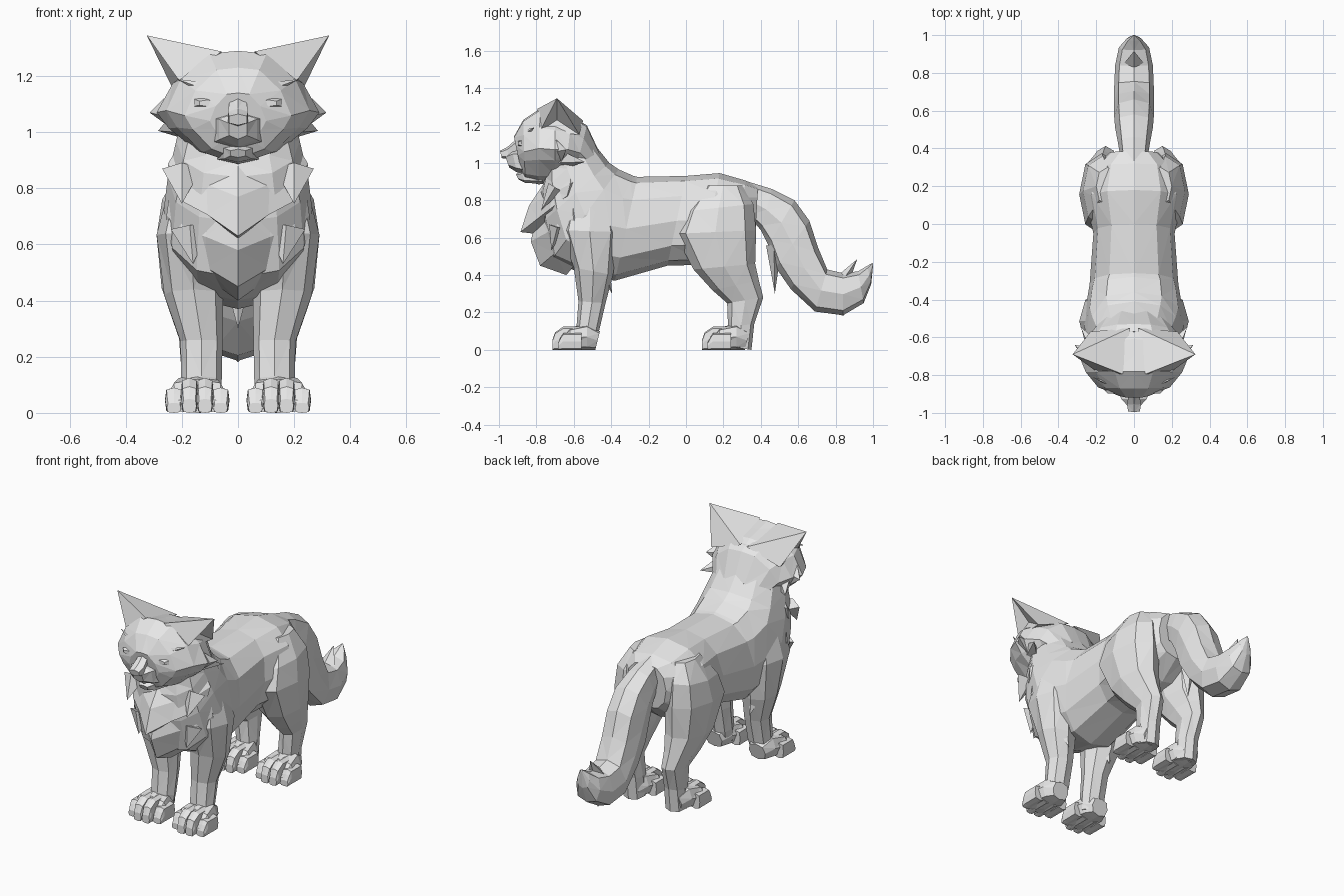
import bpy, bmesh, math
from mathutils import Vector

if "Cube" in bpy.data.objects:
    bpy.data.objects.remove(bpy.data.objects["Cube"], do_unlink=True)

fur = bpy.data.materials.new("pale grey fur")
fur.use_nodes = True
grey = (0.8, 0.8, 0.8, 1)
fur.diffuse_color = grey
fur.node_tree.nodes["Principled BSDF"].inputs["Base Color"].default_value = grey


def finish(name, bm):
    """Facet the mesh and turn it into an object."""
    bmesh.ops.recalc_face_normals(bm, faces=bm.faces)
    bmesh.ops.triangulate(bm, faces=bm.faces)
    mesh = bpy.data.meshes.new(name)
    bm.to_mesh(mesh)
    bm.free()
    mesh.materials.append(fur)
    obj = bpy.data.objects.new(name, mesh)
    bpy.context.collection.objects.link(obj)
    return obj


def polygon(sides, power=0.85):
    """Unit cross-section, squarer for a lower power."""
    def soft(v):
        return math.copysign(abs(v) ** power, v) if abs(v) > 1e-6 else 0
    turns = [math.tau * i / sides for i in range(sides)]
    return [(soft(math.sin(t)), soft(math.cos(t))) for t in turns]


def mirrored(half):
    """Close a half section whose ends lie on the centre line."""
    return half + [(-x, z) for x, z in half[-2:0:-1]]


def loft(name, rings, section, cx=0, side=1, dy=0):
    """Skin rings of (y, z) first edge, (y, z) second edge, half width, [centre x]."""
    bm = bmesh.new()
    loops = []
    for ya, za, yb, zb, half, *mid in rings:
        a, b = Vector((0, ya + dy, za)), Vector((0, yb + dy, zb))
        x0 = mid[0] if mid else cx
        loop = []
        for u, v in section:
            p = (a + b) / 2 + (a - b) / 2 * v
            loop.append(bm.verts.new((side * (x0 + half * u), p.y, max(p.z, 0))))
        loops.append(loop)
    count = len(section)
    for low, high in zip(loops, loops[1:]):
        for i in range(count):
            j = (i + 1) % count
            bm.faces.new((low[i], low[j], high[j], high[i]))
    bm.faces.new(loops[0])
    bm.faces.new(loops[-1])
    return finish(name, bm)


def tuft(name, base, tip, radius, side=1, flat=0.6):
    """Four-sided lock of fur."""
    base, tip = Vector(base), Vector(tip)
    axis = (tip - base).normalized()
    across = axis.cross(Vector((0, 1, 0.3))).normalized()
    other = axis.cross(across) * flat
    pts = [base + d * radius for d in (across, other, -across, -other)] + [tip]
    bm = bmesh.new()
    v = [bm.verts.new((side * p.x, p.y, p.z)) for p in pts]
    bm.faces.new(v[:4])
    for i in range(4):
        bm.faces.new((v[i], v[(i + 1) % 4], v[4]))
    return finish(name, bm)


body_shape = polygon(12)
leg_shape = polygon(8, 0.9)
limb_shape = polygon(8, 0.75)
toe_shape = polygon(8, 0.5)
small_shape = polygon(6, 0.7)
head_shape = mirrored([(0, 1), (.4, .95), (.8, .5), (1, -.05),
                       (.85, -.35), (.5, -.78), (0, -1)])
ruff_shape = mirrored([(0, 1), (.45, .5), (.8, .2), (1, -.3), (.6, -1), (0, -1)])

# Torso and neck, from nape to rump
loft("torso", [
    (-.57, 1.23, -.76, .90, .20), (-.49, 1.10, -.78, .84, .22),
    (-.41, 1.0, -.77, .68, .25), (-.36, .965, -.72, .48, .265),
    (-.28, .93, -.54, .40, .25), (-.26, .925, -.38, .37, .235),
    (0, .93, -.1, .45, .215), (.18, .945, .08, .455, .255),
    (.32, .905, .25, .5, .22), (.385, .875, .37, .6, .13)], body_shape)

# Layered chest ruff, each layer ending in a point
loft("upper_ruff", [
    (-.74, .92, -.55, 1.0, .20), (-.84, .77, -.5, .95, .25),
    (-.885, .63, -.5, .93, .24), (-.80, .62, -.5, .90, .19)], ruff_shape)
loft("lower_ruff", [
    (-.80, .72, -.5, .85, .24), (-.83, .58, -.48, .77, .255),
    (-.78, .45, -.46, .72, .25), (-.64, .40, -.45, .62, .17)], ruff_shape)

# Head with broad cheeks, running back into the neck
loft("head", [
    (-.46, 1.05, -.54, .94, .17), (-.53, 1.2, -.60, .92, .22),
    (-.61, 1.25, -.65, .91, .265), (-.70, 1.27, -.70, .89, .29),
    (-.78, 1.29, -.79, .885, .255), (-.87, 1.23, -.86, .905, .19),
    (-.92, 1.14, -.88, .95, .10)], head_shape)

# Muzzle, nose and chin
loft("muzzle", [
    (-.85, 1.08, -.84, .93, .11), (-.93, 1.07, -.905, .95, .075),
    (-.97, 1.045, -.945, .975, .035)], small_shape)
loft("nose", [
    (-.88, 1.15, -.92, 1.03, .03), (-.955, 1.085, -.95, 1.02, .04),
    (-.995, 1.065, -.985, 1.025, .035)], small_shape)
loft("chin", [
    (-.80, .97, -.76, .887, .08), (-.88, .955, -.86, .893, .055),
    (-.91, .94, -.895, .91, .03)], small_shape)

# Tail sweeping down and curling up
loft("tail", [
    (.33, .90, .35, .70, .07), (.46, .86, .40, .64, .085),
    (.58, .80, .44, .56, .10), (.66, .69, .48, .44, .105),
    (.705, .55, .56, .325, .105), (.755, .43, .69, .205, .105),
    (.84, .41, .84, .185, .10), (.92, .42, .95, .25, .08),
    (.97, .45, .99, .35, .04), (.998, .465, 1, .45, .006)], limb_shape)
tuft("tail_tip_tuft", (0, .83, .36), (0, .915, .485), .07)
tuft("tail_under_tuft", (0, .74, .26), (0, .845, .18), .07)
tuft("tail_root_tuft", (0, .47, .56), (0, .475, .30), .07)


def ear(name, side):
    """Pointed ear, hollow on its outer side."""
    tip, inner, front, back, rear, hollow = range(6)
    pts = [(.325, -.69, 1.345), (.06, -.795, 1.288), (.20, -.78, 1.17),
           (.23, -.57, 1.15), (.02, -.55, 1.225), (.20, -.69, 1.23)]
    bm = bmesh.new()
    v = [bm.verts.new((side * x, y, z)) for x, y, z in pts]
    for f in ((tip, inner, front), (tip, front, hollow), (front, back, hollow),
              (back, tip, hollow), (tip, back, rear), (tip, rear, inner),
              (inner, rear, back, front)):
        bm.faces.new([v[i] for i in f])
    return finish(name, bm)


def paw(name, side, dy):
    """Flat-soled paw with four toes."""
    loft(name, [
        (-.46, .10, -.485, 0, .055), (-.53, .14, -.53, 0, .085),
        (-.62, .12, -.62, 0, .108), (-.68, .05, -.68, 0, .10)],
        limb_shape, .145, side, dy)
    for i in range(4):
        outer = i in (0, 3)
        top, back = (.09, .03) if outer else (.125, 0)
        loft(name + "_toe", [
            (-.56, top, -.56, 0, .032), (-.655, top, -.66, 0, .031),
            (-.70 + back, top * .75, -.70 + back, 0, .029),
            (-.715 + back, top * .4, -.715 + back, 0, .025)],
            toe_shape, .062 + i * .0555, side, dy)


for side, label in ((1, "left"), (-1, "right")):
    ear(label + "_ear", side)

    # Slanted eyes under heavy brows
    loft(label + "_eye", [
        (-.88, 1.125, -.88, 1.085, .05), (-.898, 1.115, -.898, 1.092, .03)],
        small_shape, .11, side)
    tuft(label + "_brow", (.05, -.885, 1.135), (.22, -.81, 1.19), .035, side)

    # Fur points on cheeks, shoulders and elbows
    tuft(label + "_cheek_tuft", (.23, -.69, 1.07), (.315, -.64, 1.07), .075, side)
    tuft(label + "_jaw_tuft", (.20, -.66, 1.02), (.285, -.54, 1.005), .06, side)
    tuft(label + "_collar_tuft", (.20, -.70, .87), (.20, -.775, .745), .07, side)
    tuft(label + "_shoulder_tuft", (.17, -.69, .66), (.16, -.72, .53), .07, side)
    tuft(label + "_elbow_tuft", (.16, -.45, .47), (.15, -.395, .30), .07, side)

    # Front leg
    loft(label + "_front_leg", [
        (-.60, .90, -.42, .90, .07, .15), (-.67, .64, -.36, .63, .12, .17),
        (-.60, .44, -.39, .40, .105, .158), (-.575, .26, -.43, .25, .075, .13),
        (-.585, .13, -.465, .10, .072, .13), (-.58, .04, -.49, .03, .07, .135)],
        leg_shape, 0, side)
    paw(label + "_front_paw", side, 0)

    # Hind leg with thigh and hock
    loft(label + "_hind_leg", [
        (.10, .88, .30, .88, .06, .14), (-.01, .74, .36, .78, .105, .165),
        (-.06, .62, .375, .64, .12, .17), (.04, .43, .37, .46, .107, .165),
        (.14, .32, .39, .37, .078, .16), (.22, .25, .413, .28, .06, .15),
        (.225, .12, .365, .14, .06, .14), (.21, .02, .35, 0, .062, .14)],
        leg_shape, 0, side)
    paw(label + "_hind_paw", side, .80)
